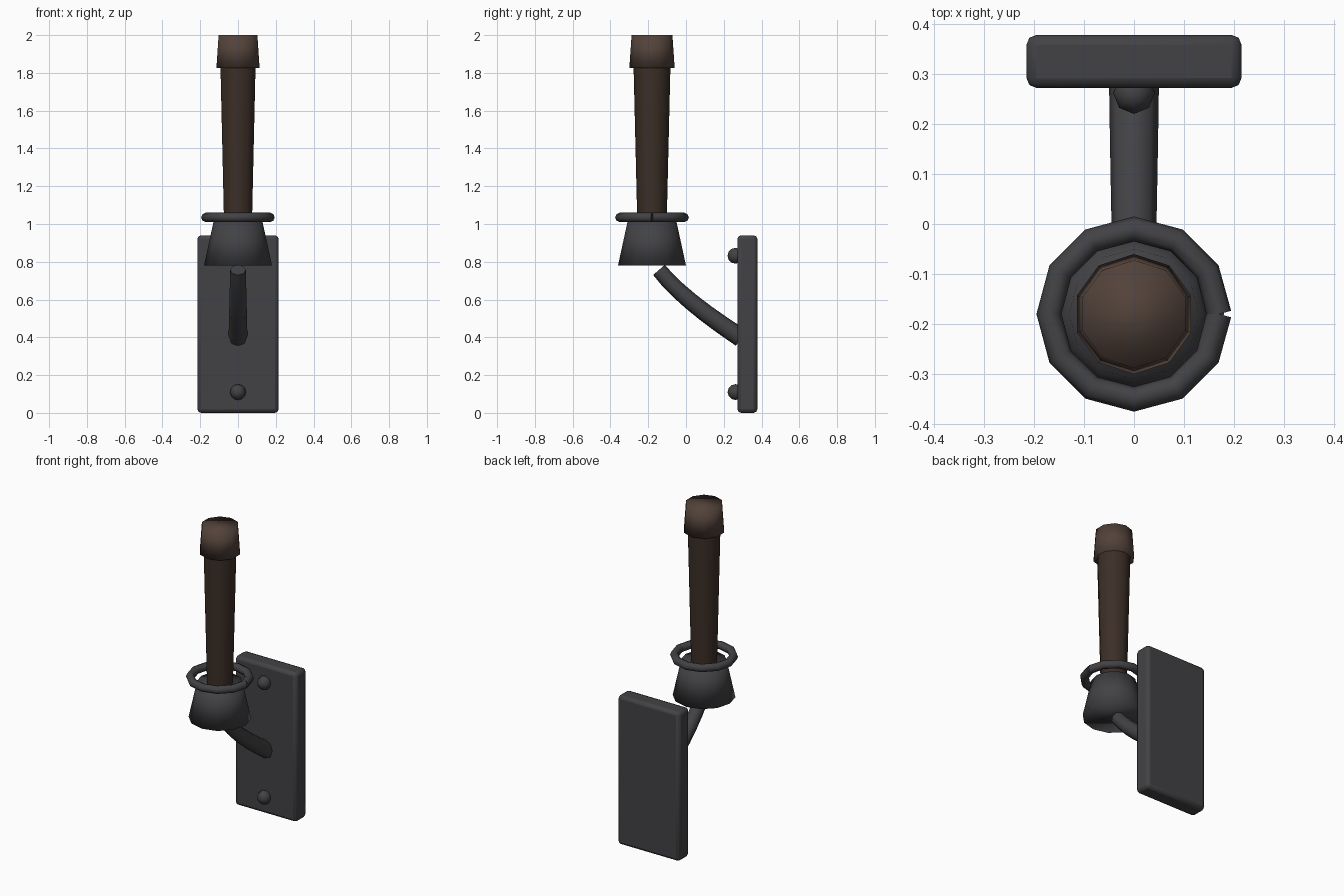
import bpy
from math import sin, cos, pi, radians
from mathutils import Vector

if "Cube" in bpy.data.objects:
    bpy.data.objects.remove(bpy.data.objects["Cube"])

AXIS_Y = -0.18  # y position of the torch axis


def material(name, rgb):
    m = bpy.data.materials.new(name)
    m.diffuse_color = (*rgb, 1)
    m.use_nodes = True
    m.node_tree.nodes["Principled BSDF"].inputs["Base Color"].default_value = m.diffuse_color
    return m


iron = material("dark_iron", (0.055, 0.055, 0.06))
wood = material("dark_wood", (0.045, 0.028, 0.02))
wrap = material("brown_wrap", (0.085, 0.055, 0.042))


def finish(name, mat, angle=180):
    ob = bpy.context.object
    ob.name = ob.data.name = name
    ob.data.materials.clear()
    ob.data.materials.append(mat)
    bpy.ops.object.shade_smooth_by_angle(angle=radians(angle))
    return ob


def cone(name, mat, sides, r1, r2, z1, z2, angle=180):
    bpy.ops.mesh.primitive_cone_add(vertices=sides, radius1=r1, radius2=r2, depth=z2 - z1,
                                    location=(0, AXIS_Y, (z1 + z2) / 2))
    return finish(name, mat, angle)


def tube(name, mat, points, radii, depth):
    """Round bar along a path, converted to a mesh."""
    cu = bpy.data.curves.new(name, 'CURVE')
    cu.dimensions = '3D'
    cu.bevel_depth = depth
    cu.bevel_resolution = 2
    cu.use_fill_caps = True
    sp = cu.splines.new('POLY')
    sp.points.add(len(points) - 1)
    for p, co, r in zip(sp.points, points, radii):
        p.co = (*co, 1)
        p.radius = r
    ob = bpy.data.objects.new(name, cu)
    bpy.context.collection.objects.link(ob)
    bpy.ops.object.select_all(action='DESELECT')
    ob.select_set(True)
    bpy.context.view_layer.objects.active = ob
    bpy.ops.object.convert(target='MESH')
    return finish(name, mat, 60)


# Wall plate with rounded edges
bpy.ops.mesh.primitive_cube_add(size=1, location=(0, 0.325, 0.47))
plate = bpy.context.object
plate.scale = (0.43, 0.106, 0.94)
bpy.ops.object.transform_apply(location=False, rotation=False, scale=True)
bevel = plate.modifiers.new("rounded_edges", 'BEVEL')
bevel.width = 0.02
bevel.segments = 2
finish("wall_plate", iron, 50)

# Rivets
for label, z in (("lower", 0.11), ("upper", 0.832)):
    bpy.ops.mesh.primitive_uv_sphere_add(segments=8, ring_count=6, radius=0.042,
                                         location=(0, 0.262, z))
    finish(label + "_rivet", iron)

# Curved, tapering support arm
a, b, c = Vector((0, -0.143, 0.757)), Vector((0, -0.02, 0.60)), Vector((0, 0.292, 0.397))
n = 6
ts = [i / n for i in range(n + 1)]
tube("support_arm", iron,
     [a * (1 - t) ** 2 + b * 2 * t * (1 - t) + c * t * t for t in ts],
     [0.041 + 0.009 * t for t in ts], 1.0)

# Holder cup and the split ring around its mouth
cone("holder_cup", iron, 12, 0.18, 0.13, 0.78, 1.01)
ring = [(0.17 * cos(i * pi / 6), AXIS_Y + 0.17 * sin(i * pi / 6), 1.035) for i in range(13)]
tube("cup_ring", iron, ring, [1] * 13, 0.025)

# Torch handle and wrapped head
cone("torch_handle", wood, 10, 0.074, 0.098, 0.85, 1.85, 60)
cone("torch_head", wrap, 10, 0.12, 0.108, 1.827, 2.0)
